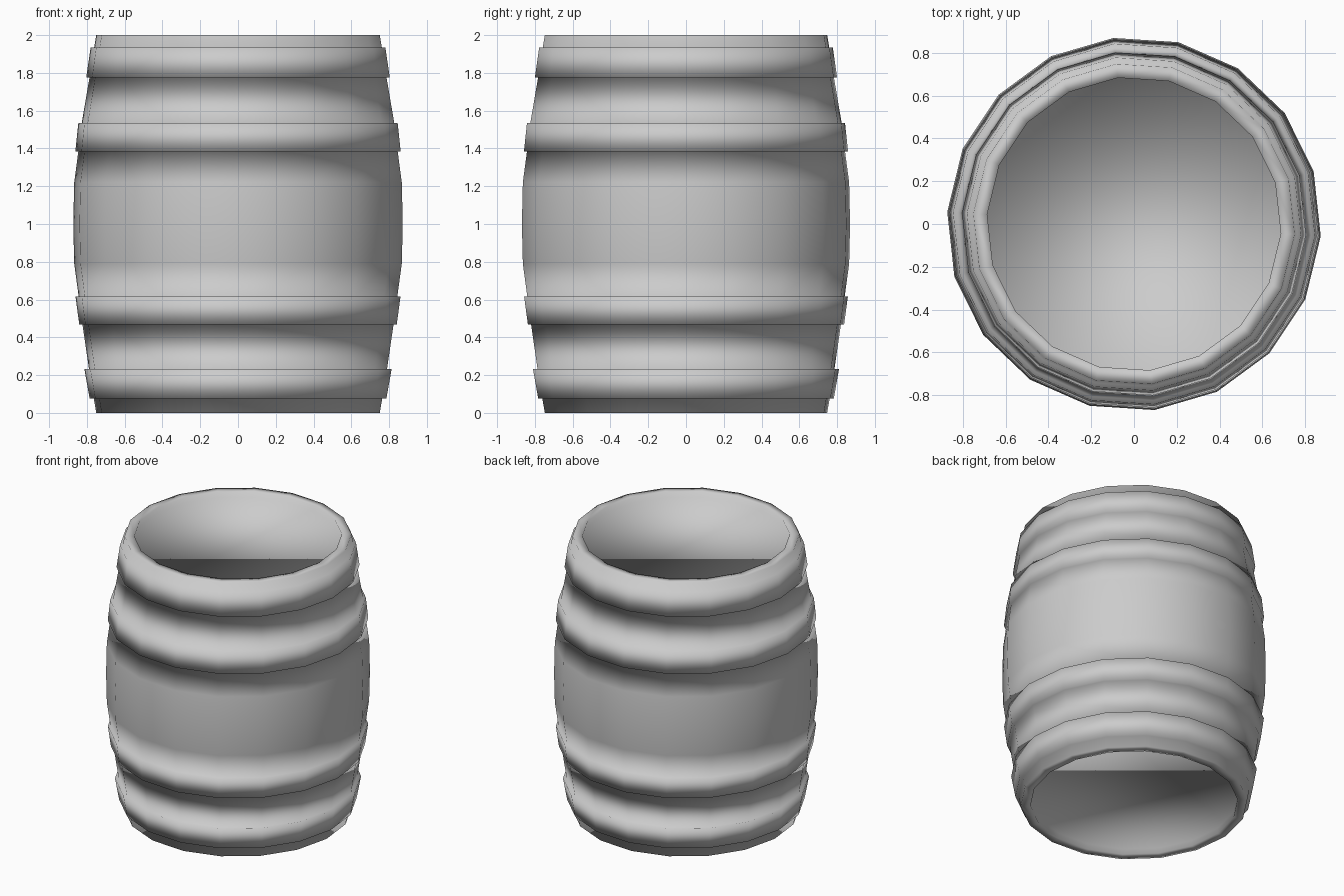
import bpy, bmesh, math

if "Cube" in bpy.data.objects:
    bpy.data.objects.remove(bpy.data.objects["Cube"])

SIDES = 18
START = math.radians(-3.7)
RECESS = 0.04      # depth of both end panels
INNER = 0.687      # radius of both end panels

# Outer profile (radius, height): staves with four raised hoops
profile = [
    (INNER, RECESS), (INNER, 0.0), (0.752, 0.0),
    (0.765, 0.075), (0.787, 0.075), (0.815, 0.232), (0.790, 0.228),  # bottom hoop
    (0.825, 0.467), (0.842, 0.467), (0.862, 0.615), (0.845, 0.615),  # lower hoop
    (0.869, 0.79), (0.874, 1.0), (0.869, 1.22),                      # belly
    (0.847, 1.385), (0.863, 1.385), (0.847, 1.535), (0.829, 1.535),  # upper hoop
    (0.788, 1.775), (0.805, 1.775), (0.782, 1.935), (0.763, 1.935),  # top hoop
    (0.752, 2.0), (INNER, 2.0), (INNER, 2.0 - RECESS),
]


def ring(bm, radius, z):
    step = 2 * math.pi / SIDES
    return [bm.verts.new((radius * math.cos(START + i * step),
                          radius * math.sin(START + i * step), z))
            for i in range(SIDES)]


# Barrel: lathe the profile, then close both recessed ends
bm = bmesh.new()
rings = [ring(bm, r, z) for r, z in profile]
for low, high in zip(rings, rings[1:]):
    for i in range(SIDES):
        j = (i + 1) % SIDES
        bm.faces.new((low[i], low[j], high[j], high[i]))
bm.faces.new(rings[-1])
bm.faces.new(rings[0][::-1])
bmesh.ops.recalc_face_normals(bm, faces=bm.faces[:])
for face in bm.faces:
    face.smooth = True

mesh = bpy.data.meshes.new("barrel")
bm.to_mesh(mesh)
bm.free()
bpy.context.collection.objects.link(bpy.data.objects.new("barrel", mesh))
